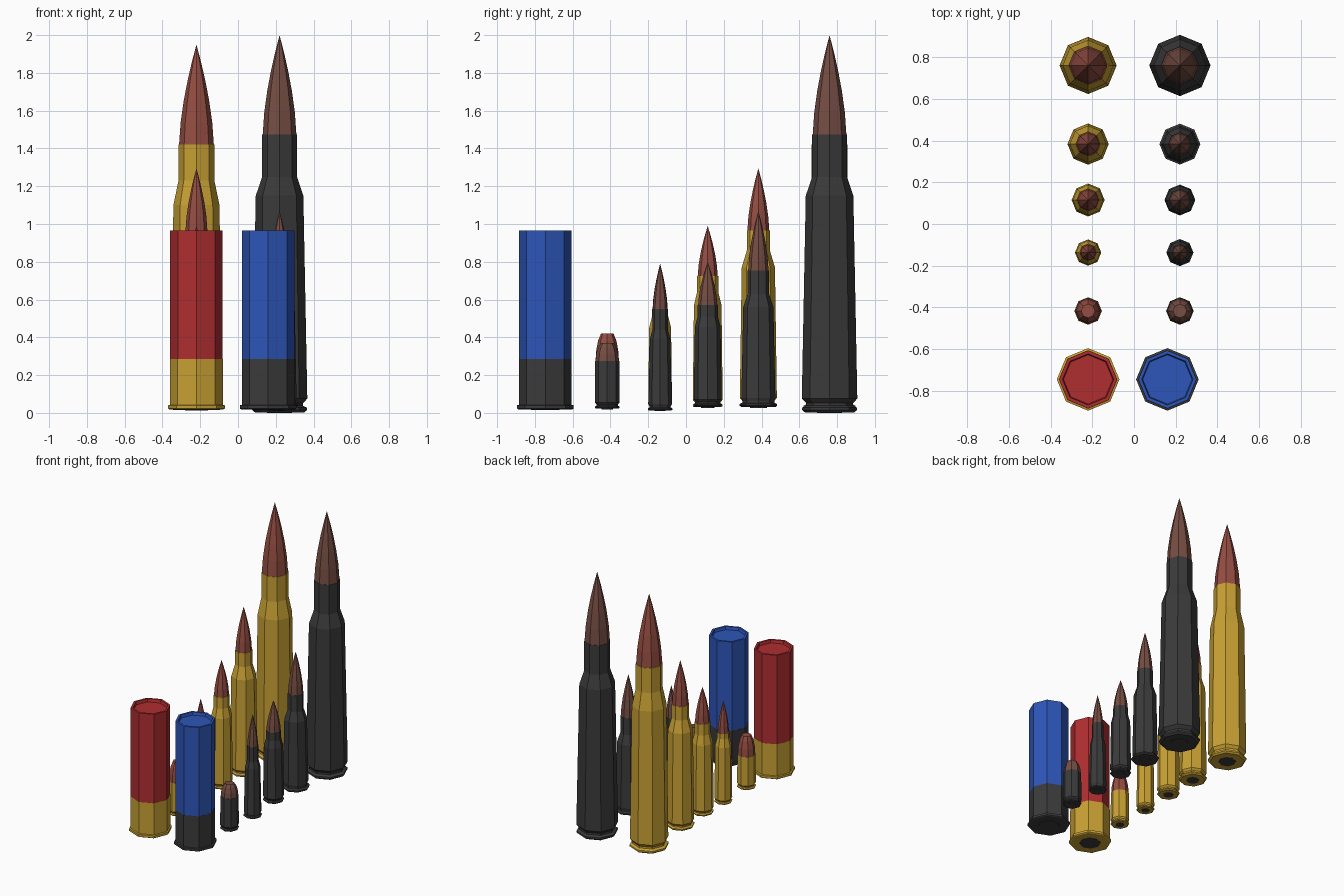
import bpy, bmesh, math

if "Cube" in bpy.data.objects:
    bpy.data.objects.remove(bpy.data.objects["Cube"])


def material(name, rgb):
    m = bpy.data.materials.new(name)
    m.diffuse_color = (*rgb, 1)
    m.use_nodes = True
    m.node_tree.nodes["Principled BSDF"].inputs["Base Color"].default_value = m.diffuse_color
    return m


BRASS = material("brass", (0.58, 0.355, 0.034))
DARK = material("dark steel", (0.043, 0.043, 0.043))
COPPER = material("copper", (0.30, 0.075, 0.055))
BROWN = material("dark copper", (0.18, 0.075, 0.056))
RED = material("red plastic", (0.43, 0.027, 0.030))
BLUE = material("blue plastic", (0.027, 0.092, 0.48))


def lathe(name, x, y, profile, mat, sides=8):
    """Turn an (r, z) profile, bottom to top, into a closed faceted solid."""
    bm = bmesh.new()
    rings = []
    for r, z in profile:
        n = sides if r > 0 else 1
        rings.append([bm.verts.new((r * math.cos(2 * math.pi * k / sides),
                                    r * math.sin(2 * math.pi * k / sides), z))
                      for k in range(n)])
    for a, b in zip(rings, rings[1:]):
        for k in range(sides):
            j = (k + 1) % sides
            if len(b) == 1:
                bm.faces.new((a[k], a[j], b[0]))
            else:
                bm.faces.new((a[k], a[j], b[j], b[k]))
    bm.faces.new(rings[0][::-1])
    if len(rings[-1]) > 1:
        bm.faces.new(rings[-1])
    me = bpy.data.meshes.new(name)
    bm.to_mesh(me)
    bm.free()
    me.materials.append(mat)
    ob = bpy.data.objects.new(name, me)
    ob.location = (x, y, 0)
    bpy.context.collection.objects.link(ob)


def base_profile(z0, rim, body):
    """Rim, extractor groove and start of the body wall."""
    return [(rim * 0.9, z0), (rim, z0 + 0.08 * rim), (rim, z0 + 0.17 * rim),
            (rim * 0.86, z0 + 0.24 * rim), (rim * 0.86, z0 + 0.34 * rim),
            (body, z0 + 0.5 * rim)]


def primer(name, x, y, z0, rim):
    lathe(name + "_primer", x, y,
          [(rim * 0.45, z0 - 0.003), (rim * 0.45, z0 + 0.003)], DARK)


def rifle_round(name, x, y, mats, z0, tip, mouth, neck_z, shoulder_z,
                neck_r, shoulder_r, body_r, rim):
    lathe(name + "_case", x, y, base_profile(z0, rim, body_r) +
          [(shoulder_r, shoulder_z), (neck_r, neck_z), (neck_r, mouth)], mats[0])
    # curved pointed bullet
    r0 = neck_r - 0.003
    lathe(name + "_bullet", x, y, [(r0, mouth - 0.02)] +
          [(r0 * (1 - t ** 1.6), mouth + (tip - mouth) * t)
           for t in (0, 0.22, 0.44, 0.64, 0.82, 1)], mats[1])
    primer(name, x, y, z0, rim)


GOLD_SET, DARK_SET = (BRASS, COPPER), (DARK, BROWN)
L, R = -0.22, 0.22

# bottleneck rounds, largest to smallest
rifle_round("huge_brass", L, 0.76, GOLD_SET, 0.015, 1.95, 1.42, 1.23, 1.10,
            0.095, 0.122, 0.135, 0.137)
rifle_round("huge_dark", R, 0.76, DARK_SET, 0.003, 2.0, 1.475, 1.25, 1.15,
            0.092, 0.126, 0.147, 0.145)
rifle_round("large_brass", L, 0.383, GOLD_SET, 0.03, 1.295, 0.965, 0.86, 0.77,
            0.061, 0.088, 0.098, 0.099)
rifle_round("large_dark", R, 0.383, DARK_SET, 0.03, 1.07, 0.755, 0.63, 0.56,
            0.057, 0.080, 0.090, 0.098)
rifle_round("medium_brass", L, 0.115, GOLD_SET, 0.03, 0.99, 0.725, 0.64, 0.57,
            0.056, 0.073, 0.079, 0.079)
rifle_round("medium_dark", R, 0.115, DARK_SET, 0.035, 0.80, 0.57, 0.51, 0.455,
            0.054, 0.068, 0.074, 0.074)
rifle_round("small_brass", L, -0.137, GOLD_SET, 0.015, 0.79, 0.55, 0.51, 0.45,
            0.043, 0.058, 0.063, 0.063)
rifle_round("small_dark", R, -0.137, DARK_SET, 0.012, 0.79, 0.55, 0.44, 0.39,
            0.041, 0.054, 0.062, 0.065)

# short blunt rounds
for name, x, mats, top in (("short_brass", L, GOLD_SET, 0.42),
                           ("short_dark", R, DARK_SET, 0.37)):
    y, z0, mouth = -0.417, 0.022, 0.275
    lathe(name + "_case", x, y, base_profile(z0, 0.066, 0.066) +
          [(0.064, mouth)], mats[0])
    h = top - mouth
    lathe(name + "_bullet", x, y,
          [(0.062, mouth - 0.02), (0.062, mouth), (0.058, mouth + 0.4 * h),
           (0.048, mouth + 0.75 * h), (0.033, top)], mats[1])
    primer(name, x, y, z0, 0.066)

# shotgun shells: metal head, plastic hull with recessed crimp
for name, x, head, hull in (("red_shell", L, BRASS, RED),
                            ("blue_shell", 0.16, DARK, BLUE)):
    y = -0.745
    lathe(name + "_head", x, y, [(0.142, 0.018), (0.15, 0.023), (0.15, 0.04),
                                 (0.14, 0.043), (0.14, 0.285)], head)
    lathe(name + "_hull", x, y, [(0.139, 0.28), (0.139, 0.965),
                                 (0.123, 0.965), (0.118, 0.943)], hull)
    lathe(name + "_primer", x, y, [(0.075, 0.015), (0.075, 0.02)], DARK)
